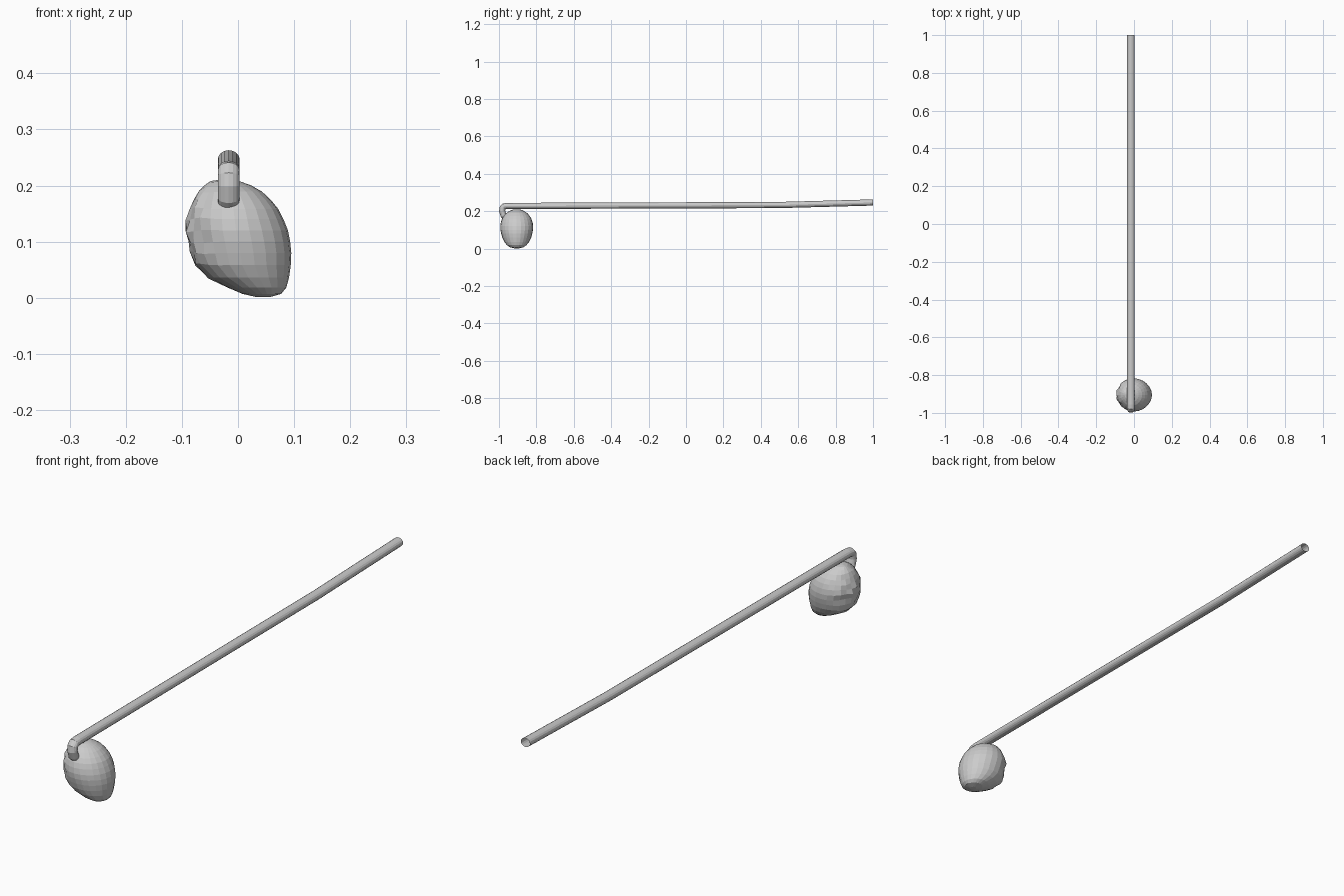
import bpy, bmesh, math, random
from mathutils import Vector

if "Cube" in bpy.data.objects:
    bpy.data.objects.remove(bpy.data.objects["Cube"])

random.seed(4)


def loft(name, rings, cap_start, cap_end):
    bm = bmesh.new()
    rows = [[bm.verts.new(p) for p in ring] for ring in rings]
    n = len(rows[0])
    for a, b in zip(rows, rows[1:]):
        for i in range(n):
            j = (i + 1) % n
            bm.faces.new((a[i], a[j], b[j], b[i]))
    if cap_start:
        bm.faces.new(rows[0][::-1])
    if cap_end:
        bm.faces.new(rows[-1])
    bmesh.ops.recalc_face_normals(bm, faces=bm.faces)
    me = bpy.data.meshes.new(name)
    bm.to_mesh(me)
    bm.free()
    ob = bpy.data.objects.new(name, me)
    bpy.context.collection.objects.link(ob)
    return ob


# Bulb: horizontal slices (z, left x, right x, half depth)
slices = [
    (0.001, 0.034, 0.056, 0.012), (0.007, 0.008, 0.077, 0.036),
    (0.018, -0.018, 0.086, 0.052), (0.036, -0.054, 0.091, 0.066),
    (0.058, -0.079, 0.094, 0.077), (0.08, -0.087, 0.095, 0.083),
    (0.1, -0.092, 0.093, 0.087), (0.12, -0.096, 0.089, 0.088),
    (0.14, -0.093, 0.081, 0.085), (0.158, -0.088, 0.072, 0.079),
    (0.174, -0.081, 0.059, 0.070), (0.189, -0.071, 0.043, 0.057),
    (0.2, -0.060, 0.024, 0.041), (0.207, -0.050, 0.005, 0.025),
    (0.21, -0.036, -0.012, 0.010)]
rings = []
for z, xl, xr, hy in slices:
    cx, rx = (xl + xr) / 2, (xr - xl) / 2
    ring = []
    for i in range(24):
        a = math.tau * i / 24
        x = cx + rx * math.cos(a)
        y = hy * math.sin(a)
        # Wrinkled left side
        w = min(1, max(0, (-0.035 - x) / 0.03))
        k = 1 - w * random.uniform(-0.01, 0.07)
        ring.append(Vector((cx + (x - cx) * k, -0.905 + y * k,
                            z + w * 0.003 * math.sin(3 * a + z * 60))))
    rings.append(ring)
loft("bulb", rings, True, True)

# Long tube hooking down into the front of the bulb, open at the far end
path = [(1.0, 0.2465), (0.5, 0.233), (-0.955, 0.228), (-0.973, 0.226),
        (-0.981, 0.217), (-0.983, 0.2), (-0.976, 0.178), (-0.955, 0.158),
        (-0.93, 0.15)]
tube = []
for i, (y, z) in enumerate(path):
    p0, p1 = path[max(0, i - 1)], path[min(len(path) - 1, i + 1)]
    d = Vector((0, p1[0] - p0[0], p1[1] - p0[1])).normalized()
    if i == 0:
        d = Vector((0, -1, 0))
    side = Vector((1, 0, 0))
    up = side.cross(d)
    c = Vector((-0.0165, y, z))
    tube.append([c + side * 0.0195 * math.cos(t) + up * 0.0165 * math.sin(t)
                 for t in (math.tau * k / 16 for k in range(16))])
loft("tube", tube, False, True)
